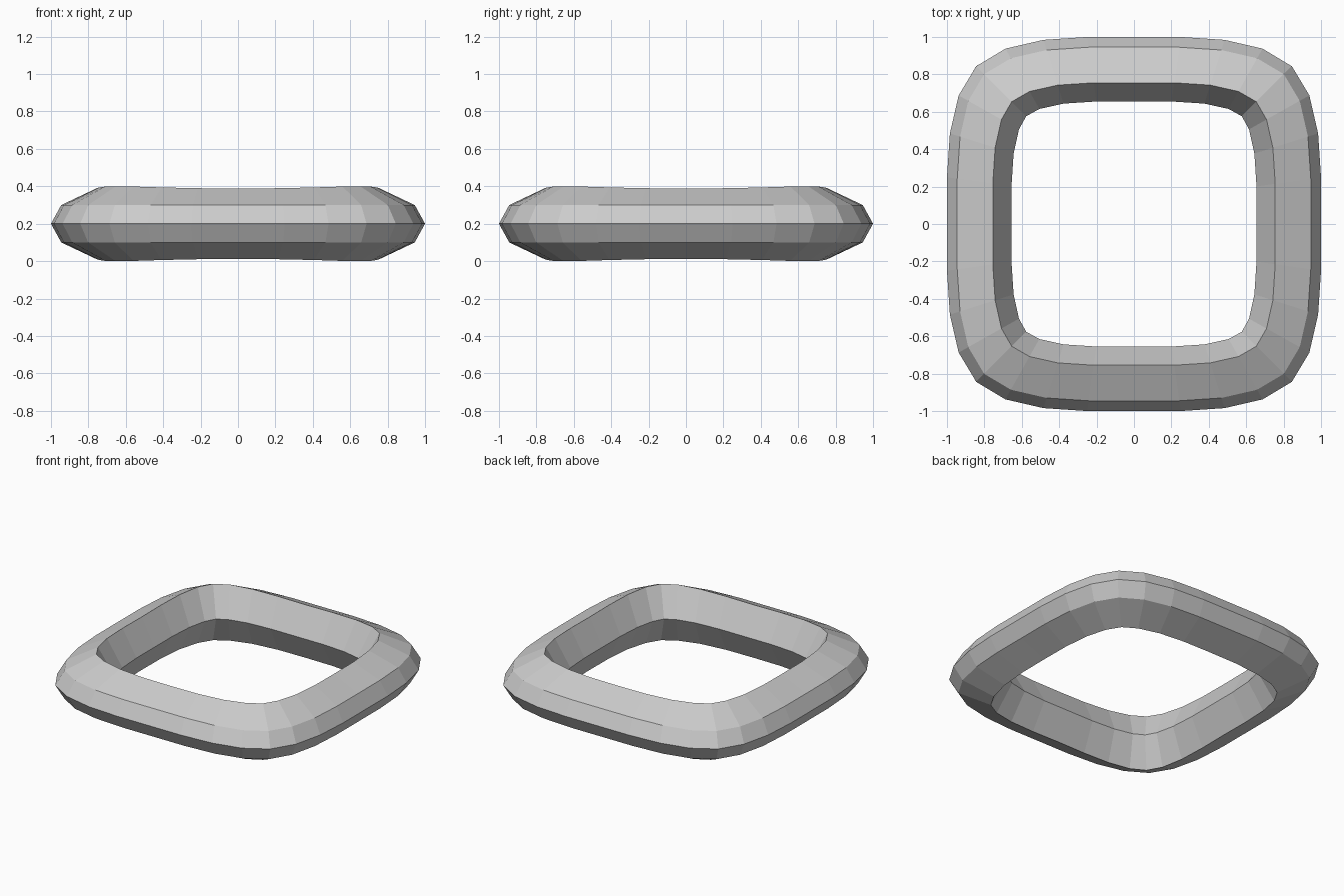
import bpy
import bmesh
from mathutils import Vector

if "Cube" in bpy.data.objects:
    bpy.data.objects.remove(bpy.data.objects["Cube"])


def smooth_loop(pts):
    """One round of cubic smoothing on a closed outline."""
    out = []
    n = len(pts)
    for i, p in enumerate(pts):
        a, b = pts[i - 1], pts[(i + 1) % n]
        out += [p * 0.75 + (a + b) / 8, (p + b) / 2]
    return out


# Rounded-square outline, 32 points, half width 1
outline = [Vector(p) for p in
           [(1, 0), (1, 1), (0, 1), (-1, 1), (-1, 0), (-1, -1), (0, -1), (1, -1)]]
for _ in range(2):
    outline = smooth_loop(outline)

# Six-sided cross-section: (inset from outer edge, height, lift at corners)
section = [(0, 0.2, 0), (0.055, 0.3, 0), (0.245, 0.388, 0.012),
           (0.345, 0.2, 0), (0.245, 0.012, -0.012), (0.055, 0.1, 0)]
lift_by_step = [1, 0.9, 0.5, 0.15, 0]

bm = bmesh.new()
rings = []
n = len(outline)
for i, p in enumerate(outline):
    t = (outline[(i + 1) % n] - outline[i - 1]).normalized()
    normal = Vector((t.y, -t.x))
    inward = (p + normal) / 2          # between scaling and a true offset
    step = abs((i % 8) - 4)            # steps away from the nearest corner
    ring = []
    for inset, z, lift in section:
        q = p - inward * inset
        ring.append(bm.verts.new((q.x, q.y, z + lift * lift_by_step[step])))
    rings.append(ring)

# Skin the ring
m = len(section)
for i in range(n):
    a, b = rings[i], rings[(i + 1) % n]
    for k in range(m):
        j = (k + 1) % m
        bm.faces.new((a[k], b[k], b[j], a[j]))
bmesh.ops.recalc_face_normals(bm, faces=bm.faces)

mesh = bpy.data.meshes.new("rounded_square_ring")
bm.to_mesh(mesh)
bm.free()
obj = bpy.data.objects.new("rounded_square_ring", mesh)
bpy.context.collection.objects.link(obj)
